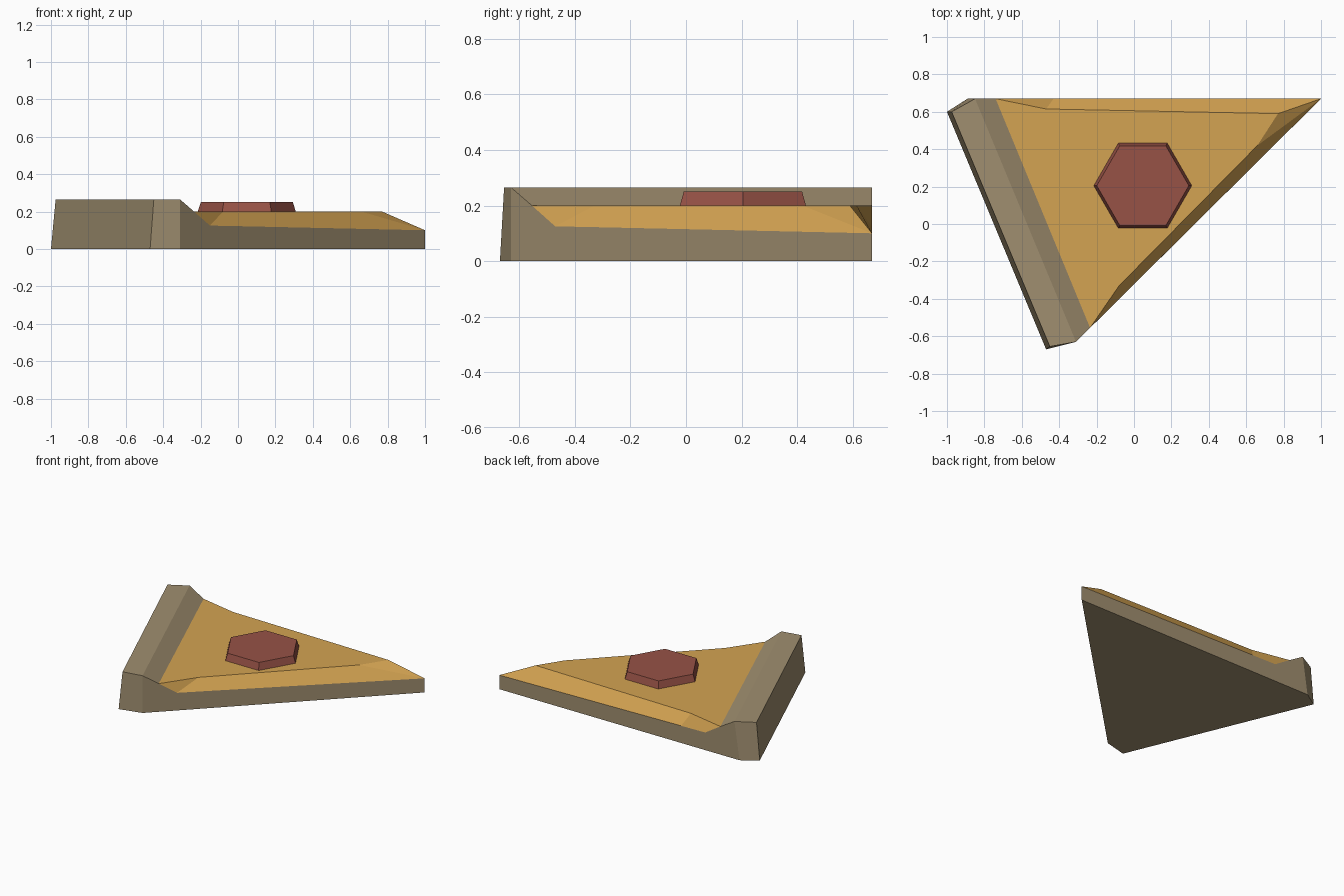
import bpy, bmesh, math

if "Cube" in bpy.data.objects:
    bpy.data.objects.remove(bpy.data.objects["Cube"])


def material(name, srgb):
    m = bpy.data.materials.new(name)
    lin = [((c / 255 + 0.055) / 1.055) ** 2.4 for c in srgb]
    m.diffuse_color = (*lin, 1)
    m.use_nodes = True
    m.node_tree.nodes["Principled BSDF"].inputs["Base Color"].default_value = m.diffuse_color
    return m


DOUGH = material("baked dough", (160, 143, 112))
CHEESE = material("golden cheese", (212, 163, 82))
MEAT = material("red sausage", (151, 82, 70))


def build(name, points, faces, mat):
    """Make a flat-shaded object from named points and faces."""
    bm = bmesh.new()
    verts = {}
    for face in faces:
        for k in face.split():
            if k not in verts:
                verts[k] = bm.verts.new(points[k])
        bm.faces.new([verts[k] for k in face.split()])
    bmesh.ops.recalc_face_normals(bm, faces=bm.faces)
    mesh = bpy.data.meshes.new(name)
    bm.to_mesh(mesh)
    bm.free()
    mesh.materials.append(mat)
    ob = bpy.data.objects.new(name, mesh)
    bpy.context.collection.objects.link(ob)
    return ob


P = {
    # base outline: outer crust, cut corners, tip
    "b1": (-1, .60, 0), "b2": (-.47, -.67, 0), "b3": (-.31, -.63, 0),
    "b4": (1, .67, 0), "b5": (-.89, .67, 0),
    # raised crust top
    "c1": (-.975, .60, .265), "c2": (-.45, -.655, .265),
    "c3": (-.31, -.63, .265), "c5": (-.85, .67, .265),
    # foot of the crust, front cut and back cut
    "f0": (-.235, -.555, .2), "f1": (-.15, -.471, .125), "f2": (0, -.322, .122),
    "g0": (-.74, .67, .2), "g1": (-.62, .67, .125), "g2": (-.43, .67, .122),
    # cheese top outline and tip
    "q1": (-.08, -.33, .2), "q2": (.66, .42, .2), "q3": (.77, .59, .2),
    "q4": (-.47, .615, .2), "t": (1, .67, .1),
}

# Dough: base, crust and the two cut sides
build("dough_crust", P, [
    "b5 b4 b3 b2 b1",
    "b1 b2 c2 c1", "b2 b3 c3 c2", "b5 b1 c1 c5",
    "c1 c2 c3 c5", "c3 f0 g0 c5",
    "b3 b4 t f2 f1 f0 c3", "b4 b5 c5 g0 g1 g2 t",
], DOUGH)

# Cheese: flat top with edges drooping to the cut sides
build("cheese_layer", P, [
    "f0 q1 q2 q3 q4 g0",
    "f0 f1 q1", "f1 f2 q1", "f2 t q2 q1", "t q3 q2",
    "t g2 q4 q3", "g2 g1 g0 q4",
], CHEESE)

# Sausage slice: tapered hexagon
bpy.ops.mesh.primitive_cone_add(vertices=6, radius1=.262, radius2=.246,
                                depth=.05, location=(.047, .205, .225),
                                rotation=(0, 0, math.radians(30)))
ob = bpy.context.object
ob.name = "sausage_slice"
ob.data.materials.append(MEAT)
